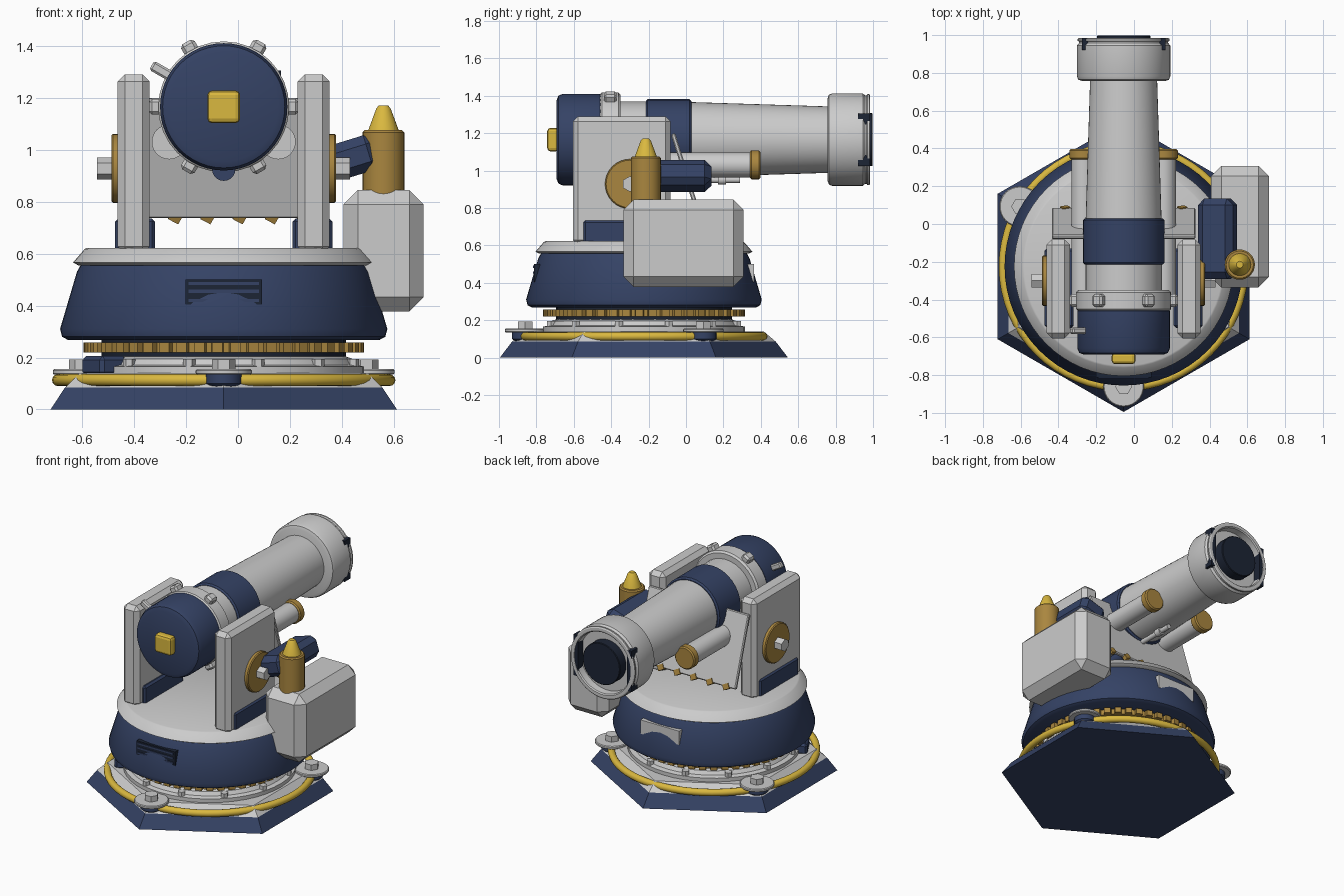
import bpy, bmesh
from math import sin, cos, pi, radians
from mathutils import Matrix, Vector

if "Cube" in bpy.data.objects:
    bpy.data.objects.remove(bpy.data.objects["Cube"])

CX, CY, BZ = -0.055, -0.225, 1.165   # turret axis, barrel height


def mat(name, c):
    m = bpy.data.materials.new(name)
    m.diffuse_color = (*c, 1)
    m.use_nodes = True
    m.node_tree.nodes["Principled BSDF"].inputs["Base Color"].default_value = m.diffuse_color
    return m


NAVY = mat("navy", (0.035, 0.055, 0.13))
DARK = mat("dark_navy", (0.012, 0.018, 0.035))
GOLD = mat("bronze", (0.40, 0.24, 0.05))
YEL = mat("yellow", (0.70, 0.48, 0.05))
AXES = {'z': Matrix(), 'y': Matrix.Rotation(-pi / 2, 4, 'X'), 'x': Matrix.Rotation(pi / 2, 4, 'Y')}


def finish(name, bm, m=None, bevel=0, seg=1, smooth=True):
    bmesh.ops.recalc_face_normals(bm, faces=bm.faces)
    me = bpy.data.meshes.new(name)
    bm.to_mesh(me)
    bm.free()
    ob = bpy.data.objects.new(name, me)
    bpy.context.collection.objects.link(ob)
    if m:
        me.materials.append(m)
    if bevel:
        b = ob.modifiers.new("bevel", 'BEVEL')
        b.width, b.segments = bevel, seg
    if smooth:
        bpy.ops.object.select_all(action='DESELECT')
        ob.select_set(True)
        bpy.context.view_layer.objects.active = ob
        bpy.ops.object.shade_smooth_by_angle(angle=radians(32))
    return ob


def lathe(name, prof, loc, axis='z', n=48, m=None, phase=0.0):
    """Closed solid of revolution from (radius, height) points."""
    bm = bmesh.new()
    rings = [[bm.verts.new((r * cos(phase + 2 * pi * i / n), r * sin(phase + 2 * pi * i / n), h))
              for i in range(n)] for r, h in prof]
    for a, b in zip(rings, rings[1:]):
        for i in range(n):
            j = (i + 1) % n
            bm.faces.new((a[i], a[j], b[j], b[i]))
    bm.faces.new(rings[0])
    bm.faces.new(rings[-1])
    bm.transform(Matrix.Translation(loc) @ AXES[axis])
    return finish(name, bm, m, smooth=n > 8)


def cyl(name, r, h0, h1, loc, axis='z', n=32, m=None, c=0.0):
    prof = [(r - c, h0), (r, h0 + c), (r, h1 - c), (r - c, h1)] if c else [(r, h0), (r, h1)]
    return lathe(name, prof, loc, axis, n, m)


def box(name, lo, hi, m=None, bevel=0, rot=None, seg=1):
    lo, hi = Vector(lo), Vector(hi)
    bm = bmesh.new()
    bmesh.ops.create_cube(bm, size=1)
    bm.transform(Matrix.Translation((lo + hi) / 2) @ (rot or Matrix()) @ Matrix.Diagonal((*(hi - lo), 1)))
    return finish(name, bm, m, bevel, seg, smooth=False)


def polar(r, deg, z):
    return (CX + r * cos(radians(deg)), CY + r * sin(radians(deg)), z)


C = (CX, CY, 0)
# hexagonal base, navy skirt and grey chamfered top
lathe("base_skirt", [(0.77, 0), (0.705, 0.085)], C, n=6, m=NAVY, phase=pi / 6)
lathe("base_top", [(0.705, 0.085), (0.64, 0.14)], C, n=6, phase=pi / 6)
bpy.ops.mesh.primitive_torus_add(location=(CX, CY, 0.113), major_radius=0.638, minor_radius=0.023,
                                 major_segments=64, minor_segments=12)
bpy.context.object.name = "yellow_ring"
bpy.context.object.data.materials.append(YEL)
bpy.ops.object.shade_smooth()

# anchor bolts on three corners
for a in (30, 150, 270):
    p = polar(0.635, a, 0)
    lathe("anchor_boss", [(0.045, 0.08), (0.07, 0.1), (0.07, 0.136)], p, n=24, m=NAVY)
    cyl("anchor_washer", 0.108, 0.134, 0.155, p, c=0.005)
    cyl("anchor_bolt", 0.045, 0.155, 0.193, p, n=6)

# bearing ring, ring bolts, junction box
lathe("bearing_ring", [(0.54, 0.135), (0.54, 0.165), (0.51, 0.172), (0.495, 0.195), (0.44, 0.215)], C)
for i in range(12):
    cyl("ring_bolt", 0.024, 0.16, 0.195, polar(0.515, i * 30 + 15, 0), n=6)
p = polar(0.53, 210, 0)
box("junction_box", (p[0] - .08, p[1] - .06, .13), (p[0] + .08, p[1] + .06, .205), NAVY, 0.015,
    Matrix.Rotation(radians(-60), 4, 'Z'))

# slewing gear
bm = bmesh.new()
N = 48
pts = [(r, 2 * pi * (i + f) / N) for i in range(N) for r, f in ((.515, 0), (.515, .3), (.54, .36), (.54, .94))]
rings = [[bm.verts.new((CX + r * cos(a), CY + r * sin(a), z)) for r, a in pts] for z in (0.22, 0.258)]
for i in range(len(pts)):
    j = (i + 1) % len(pts)
    bm.faces.new((rings[0][i], rings[0][j], rings[1][j], rings[1][i]))
bm.faces.new(rings[0])
bm.faces.new(rings[1])
finish("slewing_gear", bm, GOLD, smooth=False)
cyl("bearing_core", 0.47, 0.2, 0.28, C, m=DARK)

# rotating drum, deck plate, vents front and back
lathe("drum", [(0.60, 0.268), (0.622, 0.28), (0.63, 0.31), (0.565, 0.53), (0.55, 0.557), (0.5, 0.565)], C, n=64, m=NAVY)
lathe("deck_plate", [(0.56, 0.555), (0.58, 0.566), (0.535, 0.618), (0.525, 0.622)], C, n=64)
box("front_vent", (CX - .147, CY - .588, .405), (CX + .147, CY - .4, .5), DARK)
for z in (.42, .455, .485):
    box("vent_slat", (CX - .135, CY - .593, z - .006), (CX + .135, CY - .45, z + .006), NAVY)
box("back_vent", (CX - .147, CY + .4, .405), (CX + .147, CY + .588, .5))

# side cheeks with trunnion caps
for s in (-1, 1):
    def X(a, b):
        return sorted((CX + s * a, CX + s * b))
    x0, x1 = X(.285, .408)
    box("cheek", (x0, -.605, .6), (x1, -.082, 1.29), bevel=0.028)
    x0, x1 = X(.265, .418)
    box("cheek_foot", (x0, -.55, .6), (x1, -.13, .735), NAVY, 0.012)
    x0, x1 = X(.38, .432)
    cyl("trunnion_cap", 0.133, x0, x1, (0, -.30, .928), 'x', m=GOLD, c=0.006)
    x0, x1 = X(.42, .487)
    cyl("trunnion_bolt", 0.042, x0, x1, (0, -.30, .928), 'x', n=6)
    # recoil cylinders
    cyl("recoil_cylinder", 0.067, -.40, .35, (CX + s * .21, 0, 1.03), 'y')
    cyl("recoil_cap", 0.077, .342, .397, (CX + s * .21, 0, 1.03), 'y', m=GOLD, c=0.008)

# sloping shield with bronze teeth
R = Matrix.Rotation(0.307, 4, 'X')
box("shield", (CX - .38, -.009, .727), (CX + .38, .015, 1.208), bevel=0.006, rot=R)
for i in range(6):
    x, y, z = CX - .31 + i * .124, .078, .742
    box("shield_tooth", (x - .022, y - .014, z - .018), (x + .022, y + .014, z + .018), GOLD,
        rot=R @ Matrix.Rotation(0.5, 4, 'Y'))

# barrel assembly along y
B = (CX, 0, BZ)
lathe("breech", [(.21, -.692), (.235, -.682), (.245, -.658), (.245, -.46), (.22, -.44)], B, 'y', m=NAVY)
box("breech_knob", (CX - .063, -.742, BZ - .063), (CX + .063, -.68, BZ + .063), YEL, 0.018, seg=2)
cyl("breech_ring", 0.252, -.462, -.35, B, 'y', c=0.012)
cyl("barrel_rear", 0.203, -.36, -.2, B, 'y')
cyl("barrel_band", 0.216, -.215, .03, B, 'y', m=NAVY, c=0.01)
cyl("barrel", 0.2, 0, .05, B, 'y')
lathe("barrel_tube", [(.201, .02), (.177, .78)], B, 'y')
lathe("muzzle", [(.22, .757), (.24, .764), (.247, .782), (.247, .945), (.236, .958), (.236, .965), (.243, .97),
                 (.243, .98), (.235, .985), (.215, .985), (.208, .978), (.205, .93), (.1, .93)], B, 'y', n=56)
cyl("bore_plug", 0.142, .9, .998, B, 'y', m=DARK, c=0.004)
for s in (-1, 1):
    box("muzzle_slot", (CX + s * .203 - .018, .92, BZ - .14), (CX + s * .203 + .018, .984, BZ + .14), DARK)

# lugs round the breech ring, breech lever
for i in range(6):
    a = radians(i * 60)
    rot = Matrix.Rotation(-a, 4, 'Y')
    c = Vector((CX + .255 * cos(a), -.405, BZ + .255 * sin(a)))
    h = Vector((.033, .034, .03))
    box("ring_lug", c - h, c + h, bevel=0.012, rot=rot)
a = radians(150)
c = Vector((CX + .27 * cos(a), -.565, BZ + .27 * sin(a)))
h = Vector((.05, .018, .02))
box("breech_lever", c - h, c + h, bevel=0.008, rot=Matrix.Rotation(-a, 4, 'Y'))

# parts under the barrel
cyl("lower_rail", 0.045, -.56, -.15, (CX, 0, .925), 'y', n=20, m=NAVY)
cyl("sight_rod", 0.017, -.02, .29, (CX, 0, .95), 'y', n=16)
cyl("sight_collar", 0.026, .17, .215, (CX, 0, .95), 'y', n=16)
box("sight_post", (CX - .015, .15, .95), (CX + .015, .18, 1.0))

# ammunition box, feed arm and shell
box("ammo_box", (.407, -.335, .378), (.715, .308, .845), bevel=0.055)
box("feed_arm", (.345, -.29, .90), (.54, .135, 1.04), NAVY, 0.035, Matrix.Rotation(-.3, 4, 'Y'))
cyl("shell_case", 0.08, .82, 1.075, (.56, -.215, 0), m=GOLD, c=0.008)
lathe("shell_tip", [(.06, 1.07), (.055, 1.085), (.027, 1.16), (.018, 1.17)], (.56, -.215, 0), m=YEL, n=32)
